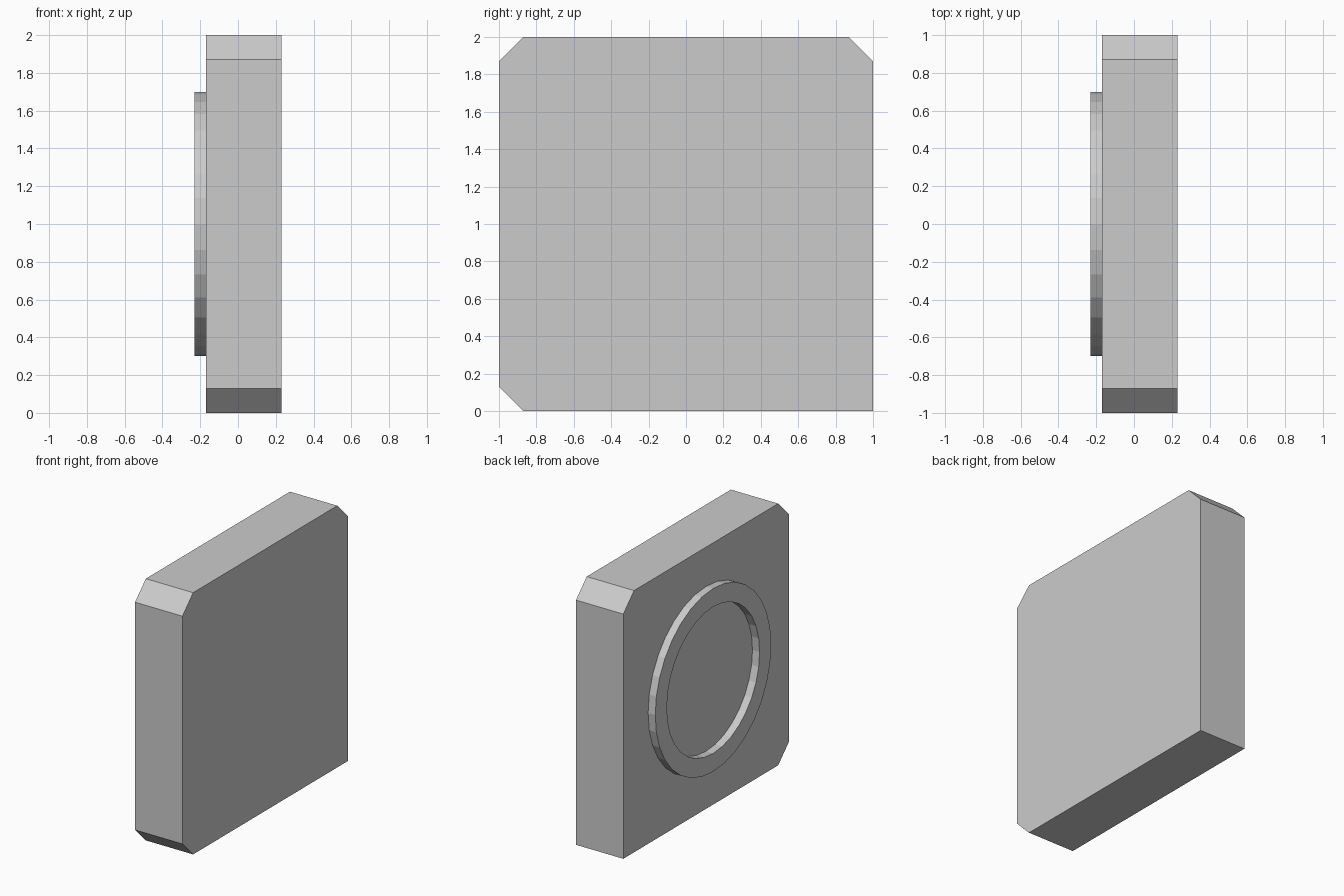
import bpy, bmesh
from math import cos, sin, tau

if "Cube" in bpy.data.objects:
    bpy.data.objects.remove(bpy.data.objects["Cube"])

X_BACK, X_FRONT, X_RING = -0.17, 0.23, -0.23
C = 0.13  # corner chamfer


def make_object(name, bm):
    bmesh.ops.recalc_face_normals(bm, faces=bm.faces)
    mesh = bpy.data.meshes.new(name)
    bm.to_mesh(mesh)
    bm.free()
    bpy.context.collection.objects.link(bpy.data.objects.new(name, mesh))


# Plate: square profile with three chamfered corners, extruded along x
profile = [(-1 + C, 0), (1, 0), (1, 2 - C), (1 - C, 2), (-1 + C, 2), (-1, 2 - C), (-1, C)]
bm = bmesh.new()
face = bm.faces.new([bm.verts.new((X_BACK, y, z)) for y, z in profile])
ext = bmesh.ops.extrude_face_region(bm, geom=[face], use_keep_orig=True)
moved = [g for g in ext["geom"] if isinstance(g, bmesh.types.BMVert)]
bmesh.ops.translate(bm, verts=moved, vec=(X_FRONT - X_BACK, 0, 0))
make_object("plate", bm)

# Raised ring: rectangular section swept round in 32 flat steps
N = 32
section = [(X_BACK, 0.70), (X_RING, 0.70), (X_RING, 0.56), (X_BACK, 0.56)]
bm = bmesh.new()
rings = [[bm.verts.new((x, r * cos(tau * i / N), 1 + r * sin(tau * i / N)))
          for x, r in section] for i in range(N)]
for i in range(N):
    a, b = rings[i], rings[(i + 1) % N]
    for k in range(3):  # the side against the plate stays open
        bm.faces.new((a[k], a[k + 1], b[k + 1], b[k]))
make_object("raised_ring", bm)
